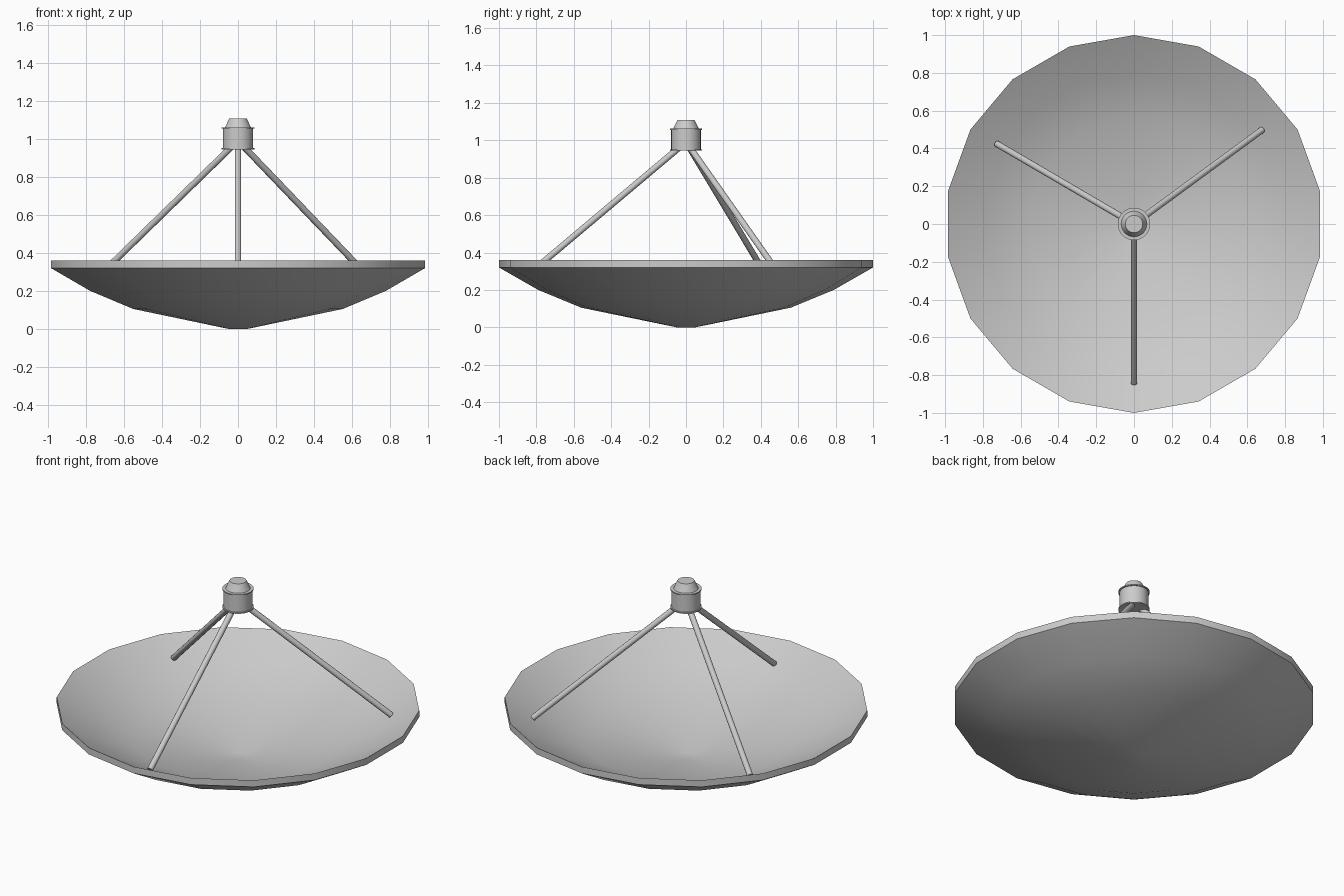
import bpy, bmesh, math
from mathutils import Vector

if "Cube" in bpy.data.objects:
    bpy.data.objects.remove(bpy.data.objects["Cube"])


def finish(name, bm, angle=35):
    bmesh.ops.recalc_face_normals(bm, faces=bm.faces[:])
    mesh = bpy.data.meshes.new(name)
    bm.to_mesh(mesh)
    bm.free()
    ob = bpy.data.objects.new(name, mesh)
    bpy.context.collection.objects.link(ob)
    bpy.ops.object.select_all(action='DESELECT')
    ob.select_set(True)
    bpy.context.view_layer.objects.active = ob
    bpy.ops.object.shade_smooth_by_angle(angle=math.radians(angle))
    return ob


def lathe(name, profile, sides):
    """Closed solid of revolution; both profile ends are capped."""
    bm = bmesh.new()
    rings = []
    for r, z in profile:
        ring = []
        for i in range(sides):
            a = math.pi / 2 + math.tau * i / sides
            ring.append(bm.verts.new((r * math.cos(a), r * math.sin(a), z)))
        rings.append(ring)
    for low, high in zip(rings, rings[1:]):
        for i in range(sides):
            j = (i + 1) % sides
            bm.faces.new((low[i], low[j], high[j], high[i]))
    bm.faces.new(rings[0])
    bm.faces.new(rings[-1])
    return finish(name, bm)


def rod(name, start, end, radius, sides=12):
    bm = bmesh.new()
    axis = end - start
    bmesh.ops.create_cone(bm, cap_ends=True, segments=sides,
                          radius1=radius, radius2=radius, depth=axis.length)
    turn = axis.to_track_quat('Z', 'Y')
    for v in bm.verts:
        v.co = turn @ v.co + (start + end) / 2
    return finish(name, bm)


# Dish: outer shell, vertical rim, then the inner bowl
lathe("dish", [(0.05, 0), (0.56, 0.105), (0.79, 0.2), (1, 0.32),
               (1, 0.36), (0.79, 0.24), (0.56, 0.145), (0.05, 0.04)], 18)

# Receiver: drum with thin flanges and a tapered cap
lathe("receiver", [(0.086, 0.945), (0.086, 0.952), (0.079, 0.952),
                   (0.079, 1.055), (0.086, 1.055), (0.086, 1.062),
                   (0.068, 1.062), (0.046, 1.108)], 32)

# Three support struts, unevenly spaced
for side, degrees in (("front", -90), ("right", 36.3), ("left", 149.7)):
    a = math.radians(degrees)
    out = Vector((math.cos(a), math.sin(a), 0))
    rod(side + "_strut", out * 0.035 + Vector((0, 0, 0.962)),
        out * 0.842 + Vector((0, 0, 0.283)), 0.017)
